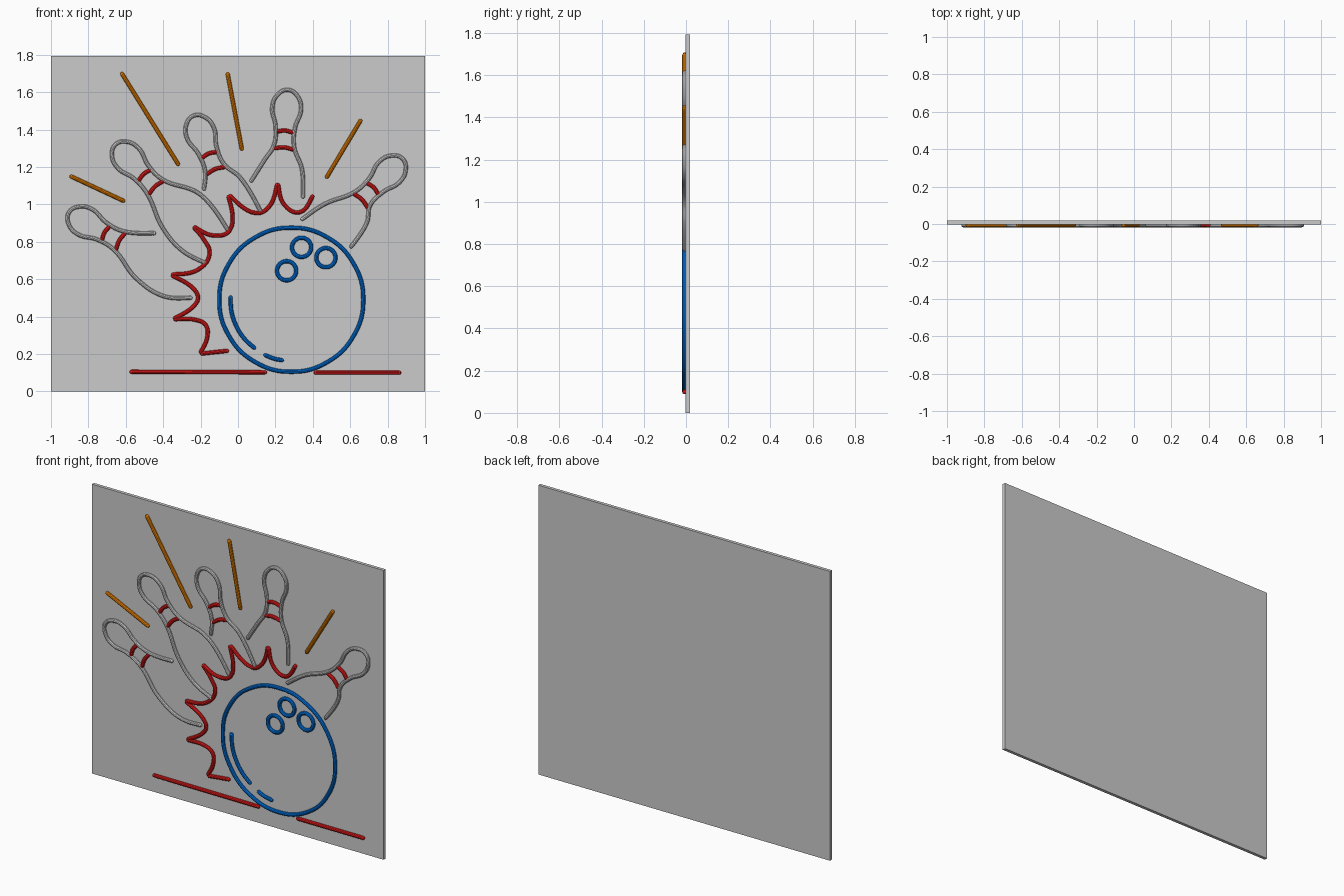
import bpy
from math import cos, sin, radians
from mathutils import Vector

if "Cube" in bpy.data.objects:
    bpy.data.objects.remove(bpy.data.objects["Cube"])

TUBE_R = 0.0115
TUBE_Y = -0.0065


def material(name, rgb):
    m = bpy.data.materials.new(name)
    m.diffuse_color = (*rgb, 1)
    m.use_nodes = True
    m.node_tree.nodes["Principled BSDF"].inputs["Base Color"].default_value = m.diffuse_color
    return m


RED = material("red", (0.8, 0.01, 0.01))
BLUE = material("blue", (0.0, 0.17, 0.75))
ORANGE = material("orange", (0.8, 0.21, 0.0))


def round_ends(pts):
    """Return (point, radius factor) pairs with tapered, rounded tips."""
    first = (pts[0] - pts[1]).normalized() * TUBE_R
    last = (pts[-1] - pts[-2]).normalized() * TUBE_R
    steps = ((0.0, 0.1), (0.3, 0.72), (1.0, 1.0))
    head = [(pts[0] - first * d, r) for d, r in steps]
    tail = [(pts[-1] - last * d, r) for d, r in reversed(steps)]
    return head + [(p, 1.0) for p in pts[1:-1]] + tail


def tube(name, paths, mat=None, closed=False):
    """Glass-tube strokes running through (x, z) points on the panel front."""
    cu = bpy.data.curves.new(name, 'CURVE')
    cu.dimensions = '3D'
    cu.bevel_depth = TUBE_R
    cu.bevel_resolution = 3
    cu.resolution_u = 8
    cu.use_fill_caps = True
    for path in paths:
        pts = [Vector((p[0], TUBE_Y, p[1])) for p in path]
        knots = [(p, 1.0) for p in pts] if closed else round_ends(pts)
        sp = cu.splines.new('BEZIER')
        sp.bezier_points.add(len(knots) - 1)
        sp.use_cyclic_u = closed
        for bp, (p, r) in zip(sp.bezier_points, knots):
            bp.co, bp.radius = p, r
            bp.handle_left_type = bp.handle_right_type = 'AUTO'
    if mat:
        cu.materials.append(mat)
    ob = bpy.data.objects.new(name, cu)
    bpy.context.collection.objects.link(ob)
    bpy.ops.object.select_all(action='DESELECT')
    ob.select_set(True)
    bpy.context.view_layer.objects.active = ob
    bpy.ops.object.convert(target='MESH')
    bpy.ops.object.shade_smooth_by_angle()


def arc(cx, cz, r, start, end, n):
    """Points along an arc, angles in degrees."""
    angles = [radians(start + (end - start) * i / n) for i in range(n + 1)]
    return [(cx + r * cos(a), cz + r * sin(a)) for a in angles]


def ring(cx, cz, r):
    return arc(cx, cz, r, 0, 360, 12)[:-1]


# Backing panel
bpy.ops.mesh.primitive_cube_add(size=1, location=(0, 0.008, 0.896))
panel = bpy.context.object
panel.name = "backing_panel"
panel.scale = (2, 0.02, 1.792)

# Ball outline, finger holes and highlights
BALL = (0.285, 0.49)
tube("ball_outline", [ring(*BALL, 0.385)], BLUE, True)
tube("finger_holes", [ring(x, z, 0.051)
                      for x, z in ((0.34, 0.77), (0.47, 0.715), (0.26, 0.645))], BLUE, True)
tube("ball_highlights", [arc(*BALL, 0.326, 176, 234, 4), arc(*BALL, 0.328, 243, 263, 2)], BLUE)

# Lane lines
tube("lane_lines", [[(-0.58, 0.105), (0.155, 0.102)], [(0.405, 0.1), (0.873, 0.1)]], RED)

# Motion rays
tube("motion_rays", [
    [(-0.625, 1.706), (-0.315, 1.207)], [(-0.057, 1.706), (0.022, 1.287)],
    [(0.66, 1.456), (0.47, 1.138)], [(-0.9, 1.153), (-0.604, 1.015)]], ORANGE)

# Impact burst: each row is a sharp corner followed by the curve to the next corner
burst = [
    [(-0.048, 0.218)],
    [(-0.203, 0.201), (-0.165, 0.287), (-0.173, 0.355), (-0.23, 0.383)],
    [(-0.346, 0.386), (-0.235, 0.458), (-0.214, 0.5), (-0.235, 0.546)],
    [(-0.357, 0.623), (-0.215, 0.65), (-0.152, 0.735), (-0.187, 0.818)],
    [(-0.239, 0.881), (-0.134, 0.834), (-0.045, 0.86)],
    [(-0.05, 1.05), (0.1, 0.953), (0.168, 0.99)],
    [(0.212, 1.113), (0.246, 1.0), (0.33, 0.958)],
    [(0.405, 1.05)]]
tube("impact_burst", [a + b[:1] for a, b in zip(burst, burst[1:])], RED)

# Pins: shared head and neck profile (distance from tip, half width), own tails
HEAD = [(0.3, 0.054), (0.2, 0.052), (0.1, 0.077), (0.033, 0.056)]
BANDS = [(0.228, 0.052), (0.318, 0.06)]


def pin(name, tip, lean, left_tail, right_tail):
    a = radians(lean)

    def at(t, w):
        return (tip[0] + t * sin(a) - w * cos(a), tip[1] - t * cos(a) - w * sin(a))

    left = [at(t, w) for t, w in HEAD]
    right = [at(t, -w) for t, w in reversed(HEAD)]
    tube(name + "_outline", [left_tail + left + [tip] + right + right_tail])
    tube(name + "_bands", [[at(t, w), at(t - 0.01, 0), at(t, -w)] for t, w in BANDS], RED)


pin("top_pin", (0.267, 1.612), -4,
    [(0.066, 1.118), (0.144, 1.241)], [(0.342, 1.188), (0.348, 1.03)])
pin("upper_left_pin", (-0.238, 1.474), 22,
    [(-0.182, 1.073)], [(0.01, 1.145), (0.125, 0.957)])
pin("middle_left_pin", (-0.655, 1.32), 43,
    [(-0.166, 0.682), (-0.295, 0.75), (-0.4, 0.87)], [(-0.203, 1.054), (-0.051, 0.86)])
pin("lower_left_pin", (-0.905, 0.955), 61,
    [(-0.243, 0.5), (-0.39, 0.507), (-0.54, 0.6)], [(-0.438, 0.845)])
pin("right_pin", (0.88, 1.244), -45,
    [(0.336, 0.916), (0.46, 1.0)], [(0.69, 0.905), (0.6, 0.766)])
